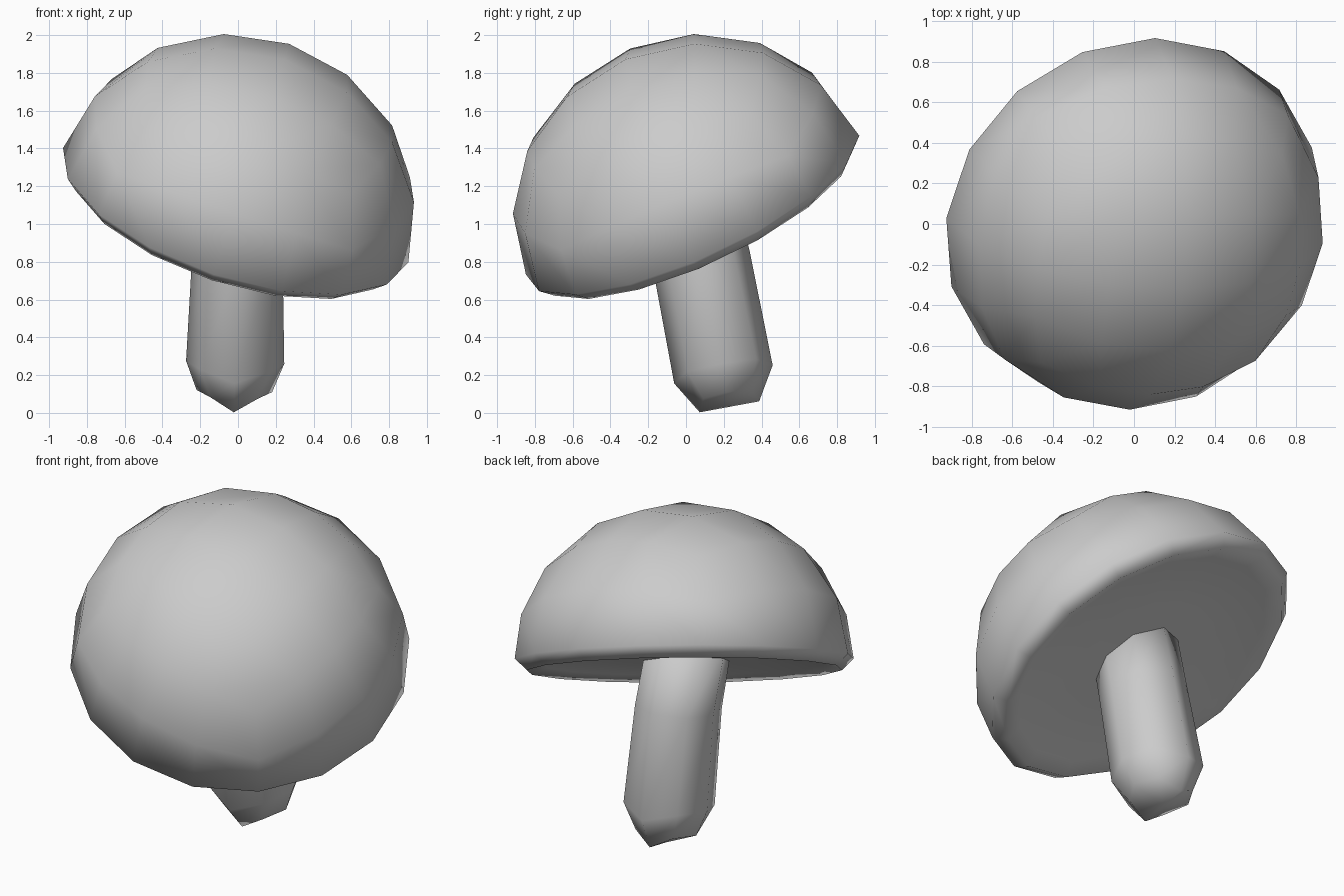
import bpy, bmesh, math
from mathutils import Vector, Quaternion

if "Cube" in bpy.data.objects:
    bpy.data.objects.remove(bpy.data.objects["Cube"])


def finish(bm, name, origin, axis, twist=0):
    """Turn a bmesh into a smooth object whose local z follows axis."""
    bmesh.ops.recalc_face_normals(bm, faces=bm.faces)
    for f in bm.faces:
        f.smooth = True
    me = bpy.data.meshes.new(name)
    bm.to_mesh(me)
    bm.free()
    ob = bpy.data.objects.new(name, me)
    bpy.context.collection.objects.link(ob)
    ob.location = origin
    ob.rotation_mode = 'QUATERNION'
    tilt = Vector((0, 0, 1)).rotation_difference(Vector(axis))
    ob.rotation_quaternion = tilt @ Quaternion((0, 0, 1), math.radians(twist))
    return ob


# Cap: upper half of a rounded cube (16 sides round the rim)
R, H = 0.963, 0.888
bm = bmesh.new()
bmesh.ops.create_cube(bm, size=2)
bmesh.ops.subdivide_edges(bm, edges=bm.edges[:], cuts=3, use_grid_fill=True)
for v in bm.verts:
    v.co = Vector([math.tan(c * math.pi / 4) for c in v.co]).normalized()
bmesh.ops.delete(bm, geom=[v for v in bm.verts if v.co.z < -0.01], context='VERTS')
for v in bm.verts:
    v.co = Vector((v.co.x * R, v.co.y * R, v.co.z * H))

# Cap lip turned under, then a shallow recessed underside
edges = [e for e in bm.edges if e.is_boundary]
for radius, z in ((0.895, -0.065), (0.80, -0.03), (0.40, -0.01)):
    new = bmesh.ops.extrude_edge_only(bm, edges=edges)['geom']
    edges = [g for g in new if isinstance(g, bmesh.types.BMEdge)]
    for v in [g for g in new if isinstance(g, bmesh.types.BMVert)]:
        flat = Vector((v.co.x, v.co.y, 0)).normalized() * radius
        v.co = (flat.x, flat.y, z)
bmesh.ops.contextual_create(bm, geom=edges)
finish(bm, "mushroom_cap", (-0.012, 0.035, 1.10), (0.29, -0.40, 0.869), -3.5)

# Stem: eight-sided, with a wedge-shaped rounded foot
bm = bmesh.new()
rings = []
#  radius, radius added on x sides, radius taken off diagonals, height,
#  height added on x sides, centre shift
for r, dr, diag, z, dz, shift in ((0.16, 0.04, 0.0, 0.0, 0.085, 0.0),
                                  (0.265, -0.005, 0.0, 0.175, 0.065, 0.0),
                                  (0.260, -0.02, 0.0, 0.80, 0.0, -0.005),
                                  (0.25, -0.01, 0.0, 1.2, 0.0, -0.03)):
    ring = []
    for i in range(8):
        a = i * math.pi / 4
        k = math.cos(a) ** 2
        rad = r + dr * k - diag * (i % 2)
        ring.append(bm.verts.new((rad * math.cos(a) + shift,
                                  rad * math.sin(a) + shift,
                                  z + dz * (k if i % 2 == 0 else 0.85))))
    rings.append(ring)
for lo, hi in zip(rings, rings[1:]):
    for i in range(8):
        j = (i + 1) % 8
        bm.faces.new((lo[i], lo[j], hi[j], hi[i]))
tip = bm.verts.new((0, 0, 0))
for i in range(8):
    bm.faces.new((tip, rings[0][(i + 1) % 8], rings[0][i]))
bm.faces.new(rings[-1])
finish(bm, "mushroom_stem", (-0.022, 0.23, 0.032), (0.03, -0.185, 1))
